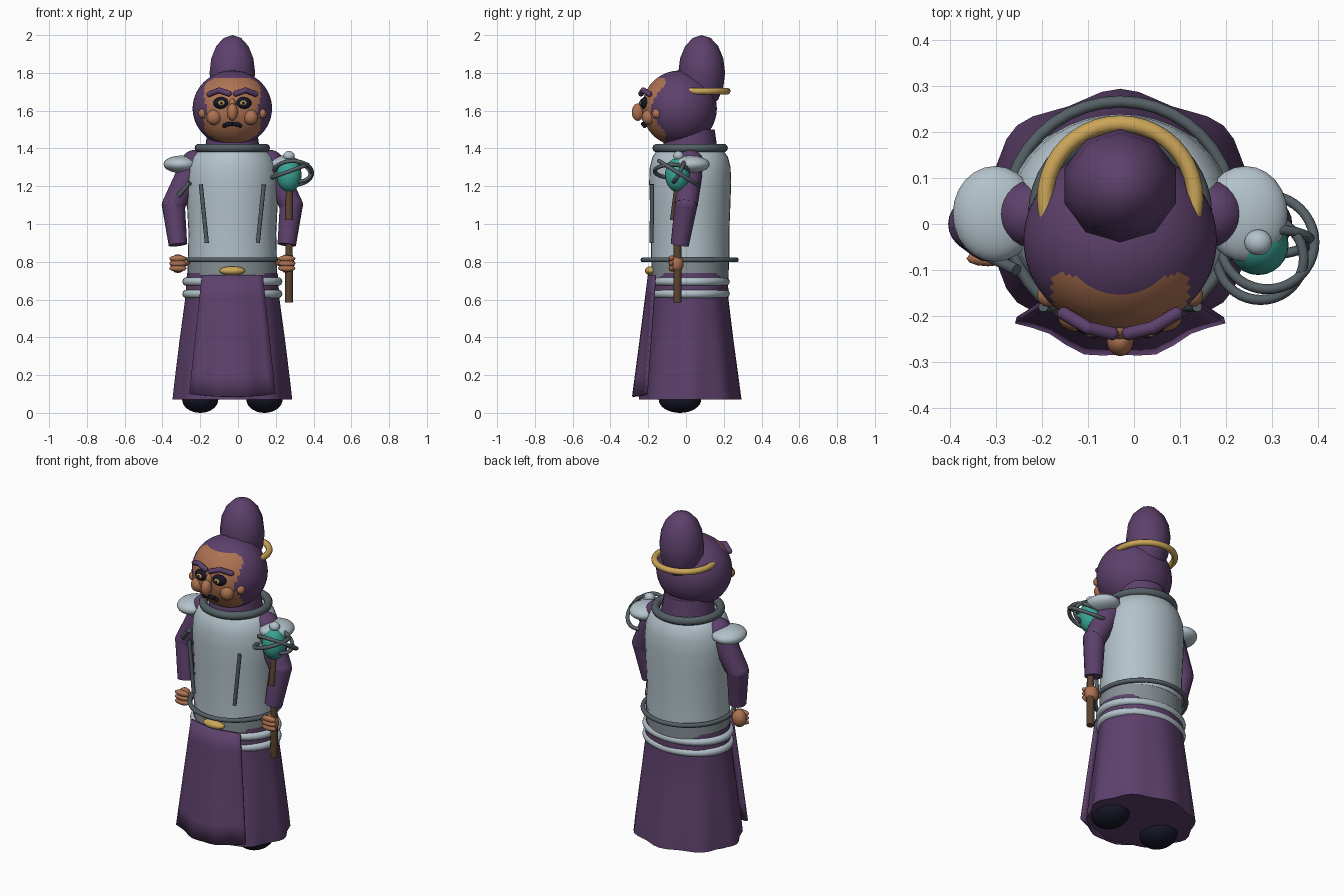
import bpy, bmesh, math
from mathutils import Vector, Matrix

if "Cube" in bpy.data.objects:
    bpy.data.objects.remove(bpy.data.objects["Cube"])

CX, CY = -0.03, 0.022          # body axis


def material(name, r, g, b):
    m = bpy.data.materials.new(name)
    m.diffuse_color = (r, g, b, 1)
    m.use_nodes = True
    m.node_tree.nodes["Principled BSDF"].inputs["Base Color"].default_value = m.diffuse_color
    return m


PURPLE = material("purple cloth", 0.11, 0.052, 0.15)
PLATE = material("pale plate", 0.45, 0.54, 0.59)
MID = material("mid grey", 0.24, 0.28, 0.30)
IRON = material("dark iron", 0.09, 0.115, 0.13)
SKIN = material("skin", 0.42, 0.17, 0.085)
NAVY = material("near black", 0.008, 0.008, 0.02)
GOLD = material("gold", 0.60, 0.38, 0.10)
TEAL = material("teal glass", 0.04, 0.36, 0.29)
WOOD = material("wood", 0.10, 0.055, 0.03)


def finish(name, bm, *mats, angle=50):
    bmesh.ops.recalc_face_normals(bm, faces=bm.faces)
    me = bpy.data.meshes.new(name)
    bm.to_mesh(me)
    bm.free()
    for m in mats:
        me.materials.append(m)
    ob = bpy.data.objects.new(name, me)
    bpy.context.collection.objects.link(ob)
    bpy.ops.object.select_all(action='DESELECT')
    ob.select_set(True)
    bpy.context.view_layer.objects.active = ob
    bpy.ops.object.shade_smooth_by_angle(angle=math.radians(angle))
    return ob


def ball(name, loc, rad, mat, seg=24, rings=16, tilt=0):
    bm = bmesh.new()
    mx = Matrix.Translation(loc) @ Matrix.Rotation(tilt, 4, 'Y') @ Matrix.Diagonal((*rad, 1))
    bmesh.ops.create_uvsphere(bm, u_segments=seg, v_segments=rings, radius=1, matrix=mx)
    return finish(name, bm, mat)


def rod(name, a, b, r1, r2, mat, seg=14):
    a, b = Vector(a), Vector(b)
    bm = bmesh.new()
    mx = Matrix.Translation((a + b) / 2) @ (b - a).to_track_quat('Z', 'Y').to_matrix().to_4x4()
    bmesh.ops.create_cone(bm, cap_ends=True, segments=seg, radius1=r1, radius2=r2,
                          depth=(b - a).length, matrix=mx)
    return finish(name, bm, mat)


def ring(name, loc, rx, ry, minor, mat, rot=(0, 0, 0), seg=40, sides=10, flat=1.0):
    bpy.ops.mesh.primitive_torus_add(major_segments=seg, minor_segments=sides,
                                     major_radius=1, minor_radius=0.1)
    src = bpy.context.object
    bm = bmesh.new()
    bm.from_mesh(src.data)
    bpy.data.objects.remove(src)
    for v in bm.verts:           # rebuild tube at the wanted radii
        a = math.atan2(v.co.y, v.co.x)
        d = (math.hypot(v.co.x, v.co.y) - 1) * 10 * minor
        v.co = ((rx + d) * math.cos(a), (ry + d) * math.sin(a), v.co.z * 10 * minor * flat)
    mx = (Matrix.Translation(loc) @ Matrix.Rotation(rot[2], 4, 'Z')
          @ Matrix.Rotation(rot[1], 4, 'Y') @ Matrix.Rotation(rot[0], 4, 'X'))
    bm.transform(mx)
    return finish(name, bm, mat)


def lathe(name, profile, mat, seg=40, folds=0, depth=0.0, cy=CY):
    """Elliptical lathe from (rx, ry, z) rows; folds deepen towards the first row."""
    bm = bmesh.new()
    rows = []
    for i, (rx, ry, z) in enumerate(profile):
        d = depth * (1 - i / (len(profile) - 1))
        row = []
        for s in range(seg):
            a = 2 * math.pi * s / seg
            k = 1 - d * (1 - math.cos(folds * a)) if folds else 1
            row.append(bm.verts.new((CX + rx * k * math.cos(a), cy + ry * k * math.sin(a), z)))
        rows.append(row)
    for p, q in zip(rows, rows[1:]):
        for s in range(seg):
            t = (s + 1) % seg
            bm.faces.new((p[s], p[t], q[t], q[s]))
    bm.faces.new(rows[0])
    bm.faces.new(rows[-1])
    return finish(name, bm, mat)


# ---- robe, waist and torso
lathe("skirt", [(0.317, 0.272, 0.07), (0.307, 0.26, 0.16), (0.28, 0.23, 0.38),
                (0.25, 0.203, 0.60), (0.24, 0.20, 0.74)], PURPLE, 48, 8, 0.035)
lathe("waist", [(0.236, 0.203, 0.71), (0.238, 0.206, 0.815)], MID)
lathe("breastplate", [(0.236, 0.207, 0.80), (0.232, 0.207, 0.95), (0.24, 0.213, 1.10),
                      (0.245, 0.217, 1.22), (0.238, 0.214, 1.30), (0.215, 0.20, 1.355),
                      (0.18, 0.175, 1.39)], PLATE)
lathe("neck", [(0.15, 0.15, 1.36), (0.13, 0.13, 1.50)], PURPLE, 24)
for z in (0.695, 0.63):
    ring("hip_band", (CX, CY, z), 0.242, 0.187, 0.023, PLATE)
ring("belt", (CX, CY - 0.003, 0.81), 0.247, 0.247, 0.013, IRON)
ring("collar", (CX, CY, 1.402), 0.177, 0.177, 0.023, IRON)
ball("buckle", (CX, -0.185, 0.752), (0.068, 0.032, 0.024), GOLD)

# ---- front apron panel, a curved sheet with thickness
bm = bmesh.new()
grid = []
for i in range(7):
    t = i / 6
    hw, mid, edge = 0.16 + 0.067 * t, -0.195 - 0.09 * t, -0.165 - 0.037 * t
    row = []
    for j in range(13):
        u = j / 6 - 1
        y = mid + (edge - mid) * abs(u) ** 1.5 + 0.008 * t * math.cos(u * 9)
        row.append(bm.verts.new((CX + hw * u, y, 0.73 - (0.63 + 0.015 * (1 - u * u)) * t)))
    grid.append(row)
for p, q in zip(grid, grid[1:]):
    for j in range(12):
        bm.faces.new((p[j], p[j + 1], q[j + 1], q[j]))
apron = finish("apron", bm, PURPLE)
sol = apron.modifiers.new("thickness", 'SOLIDIFY')
sol.thickness, sol.offset = 0.014, 0

# ---- head with painted face area
HC, HR = Vector((CX, -0.035, 1.612)), Vector((0.21, 0.198, 0.2))
bm = bmesh.new()
bmesh.ops.create_uvsphere(bm, u_segments=72, v_segments=54, radius=1,
                          matrix=Matrix.Translation(HC) @ Matrix.Diagonal((*HR, 1)))
for f in bm.faces:
    c = f.calc_center_median() - HC
    limit = 0.148 if c.z > 0.02 or c.z < -0.04 else 0.135
    f.material_index = int(c.y < -0.075 and abs(c.x) < limit and c.z < 0.163)
finish("head", bm, PURPLE, SKIN)
ball("topknot", (CX, 0.083, 1.80), (0.127, 0.124, 0.2), PURPLE, 10, 8)
ring("hair_ring", (CX, 0.055, 1.703), 0.163, 0.163, 0.018, GOLD)

# ---- face details
ball("nose_bridge", (CX, -0.228, 1.615), (0.02, 0.025, 0.05), SKIN)
ball("nose", (CX, -0.255, 1.592), (0.029, 0.032, 0.046), SKIN)
for s in (-1, 1):
    x = CX + s * 0.058
    ball("eye_socket", (x, -0.215, 1.64), (0.043, 0.028, 0.032), NAVY)
    ball("eye", (x, -0.238, 1.641), (0.018, 0.008, 0.014), GOLD, 16, 10)
    ball("pupil", (x, -0.245, 1.641), (0.007, 0.004, 0.008), NAVY, 10, 8)
    ball("cheek", (CX + s * 0.097, -0.198, 1.565), (0.039, 0.036, 0.041), SKIN)
    ball("ear", (CX + s * 0.158, -0.155, 1.585), (0.022, 0.025, 0.026), SKIN)
    pts = [(CX + s * 0.018, -0.238, 1.69), (CX + s * 0.07, -0.226, 1.708),
           (CX + s * 0.122, -0.195, 1.688)]
    for a, b in zip(pts, pts[1:]):
        rod("eyebrow", a, b, 0.015, 0.015, PURPLE, 10)
    for p in pts:
        ball("eyebrow_end", p, (0.015,) * 3, PURPLE, 10, 8)
    rod("moustache", (CX, -0.228, 1.53), (CX + s * 0.036, -0.224, 1.527), 0.011, 0.011, NAVY, 8)
    ball("moustache_tip", (CX + s * 0.042, -0.22, 1.52), (0.011, 0.012, 0.012), NAVY, 10, 8)

# ---- limbs, pads and chest rods on both sides
for s in (-1, 1):
    shoulder = (CX + s * 0.20, CY, 1.32)
    elbow = (CX + s * 0.312, 0.0, 1.10)
    wrist = (CX + s * 0.288, -0.033, 0.89)
    rod("upper_arm", elbow, shoulder, 0.062, 0.072, PURPLE)
    ball("shoulder", shoulder, (0.072,) * 3, PURPLE)
    ball("elbow", elbow, (0.062, 0.06, 0.055), PURPLE)
    rod("forearm", wrist, elbow, 0.049, 0.061, PURPLE)
    ball("shoulder_pad", (CX + s * 0.272, CY, 1.316), (0.092, 0.104, 0.046), PLATE)
    hx = CX + s * 0.288
    ball("palm", (hx, -0.05, 0.79), (0.042, 0.038, 0.05), SKIN, 12, 8)
    for k in range(3):
        ball("finger", (hx, -0.075, 0.765 + k * 0.026), (0.046, 0.017, 0.017), SKIN, 12, 8)
    ball("thumb", (hx - s * 0.042, -0.055, 0.80), (0.022, 0.024, 0.022), SKIN, 12, 8)
    rod("chest_rod", (CX + s * 0.135, -0.182, 0.90), (CX + s * 0.167, -0.18, 1.21),
        0.011, 0.011, IRON, 10)
    ball("foot", (CX + s * 0.17, -0.032, 0.072), (0.096, 0.113, 0.072), NAVY)
rod("arm_strap", (-0.315, -0.07, 1.15), (-0.255, -0.10, 1.22), 0.013, 0.013, IRON, 10)

# ---- staff with caged orb
SX, SY = 0.27, -0.045
rod("staff", (SX, SY, 0.585), (SX, SY, 1.03), 0.022, 0.02, WOOD, 10)
rod("staff_top", (SX, SY - 0.02, 1.02), (SX, SY, 1.19), 0.02, 0.018, WOOD, 10)
ball("orb", (SX, SY, 1.26), (0.066, 0.066, 0.09), TEAL)
ball("finial", (SX, SY + 0.005, 1.36), (0.03, 0.028, 0.026), PLATE)
ring("cage_ring", (0.29, -0.04, 1.27), 0.102, 0.12, 0.011, IRON, (math.radians(-32), 0, 0))
ring("cage_ring", (0.275, -0.075, 1.28), 0.10, 0.09, 0.011, IRON, (0, math.radians(-20), 0))
ring("cage_ring", (0.285, -0.04, 1.28), 0.10, 0.06, 0.011, IRON, (math.radians(62), math.radians(12), 0))
